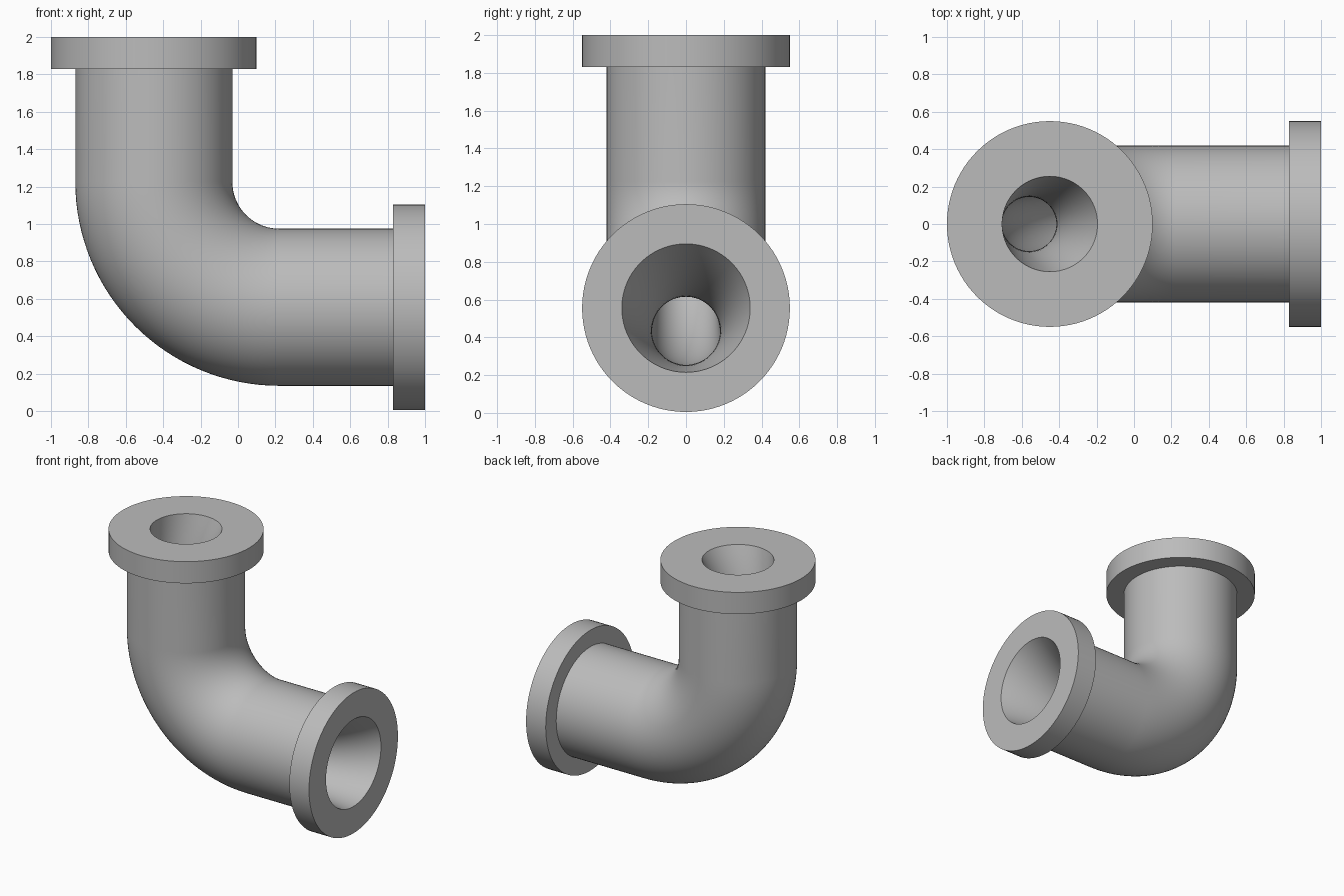
import bpy, bmesh
from math import sin, cos, pi, radians
from mathutils import Vector

cube = bpy.data.objects.get("Cube")
if cube:
    bpy.data.objects.remove(cube, do_unlink=True)

SIDES = 96
BEND = Vector((0.22, 0, 1.225))      # centre of the elbow bend
MOUTH_X, MOUTH_Z = 0.555, -0.45      # height of side mouth, x of top mouth
FLANGE_R, PIPE_R, FLANGE_T = 0.55, 0.42, 0.17

steel = bpy.data.materials.new("plain grey")
steel.use_nodes = True
grey = (0.5, 0.5, 0.5, 1)
steel.diffuse_color = grey
steel.node_tree.nodes["Principled BSDF"].inputs["Base Color"].default_value = grey


def side(x, r, z=MOUTH_X):
    """Ring on the horizontal leg: centre, turn angle, radius."""
    return Vector((x, 0, z)), 0, r


def top(z, r, x=MOUTH_Z):
    """Ring on the vertical leg."""
    return Vector((x, 0, z)), pi / 2, r


def bend(r0, r1, dist0, dist1, steps=32):
    """Rings round the elbow, from the side leg to the top leg."""
    rings = []
    for i in range(steps + 1):
        f = i / steps
        t = f * pi / 2
        d = dist0 + (dist1 - dist0) * f
        centre = BEND - Vector((sin(t), 0, cos(t))) * d
        rings.append((centre, t, r0 + (r1 - r0) * f))
    return rings


def mix(a, b, f):
    return a + (b - a) * f


# Outer skin: flange, pipe, bend, pipe, flange
rings = [side(1, FLANGE_R), side(1 - FLANGE_T, FLANGE_R), side(1 - FLANGE_T, PIPE_R)]
rings += bend(PIPE_R, PIPE_R, 0.67, 0.67)
rings += [top(2 - FLANGE_T, PIPE_R), top(2 - FLANGE_T, FLANGE_R), top(2, FLANGE_R)]

# Bore: wide mouths that narrow towards the outside of the bend
STEPS = 14
for i in range(STEPS):
    f = i / STEPS
    e = f * (2 - f)
    rings.append(top(mix(2, BEND.z, f), mix(0.255, 0.145, e), mix(MOUTH_Z, BEND.x - 0.78, e)))
rings += reversed(bend(0.18, 0.145, 0.79, 0.78))
for i in reversed(range(STEPS)):
    f = i / STEPS
    e = f * (2 - f)
    rings.append(side(mix(1, BEND.x, f), mix(0.34, 0.18, e), mix(MOUTH_X, BEND.z - 0.79, e)))

# Skin the closed loop of rings
bm = bmesh.new()
loops = []
for centre, t, r in rings:
    out = Vector((-sin(t), 0, -cos(t)))
    loops.append([bm.verts.new(centre + out * r * cos(a) + Vector((0, r * sin(a), 0)))
                  for a in (2 * pi * k / SIDES for k in range(SIDES))])
for a, b in zip(loops, loops[1:] + loops[:1]):
    for k in range(SIDES):
        n = (k + 1) % SIDES
        bm.faces.new((a[k], a[n], b[n], b[k]))
bmesh.ops.recalc_face_normals(bm, faces=bm.faces)

mesh = bpy.data.meshes.new("flanged_pipe_elbow")
bm.to_mesh(mesh)
bm.free()
mesh.materials.append(steel)
elbow = bpy.data.objects.new("flanged_pipe_elbow", mesh)
bpy.context.collection.objects.link(elbow)
bpy.ops.object.select_all(action="DESELECT")
elbow.select_set(True)
bpy.context.view_layer.objects.active = elbow
bpy.ops.object.shade_smooth_by_angle(angle=radians(30))
